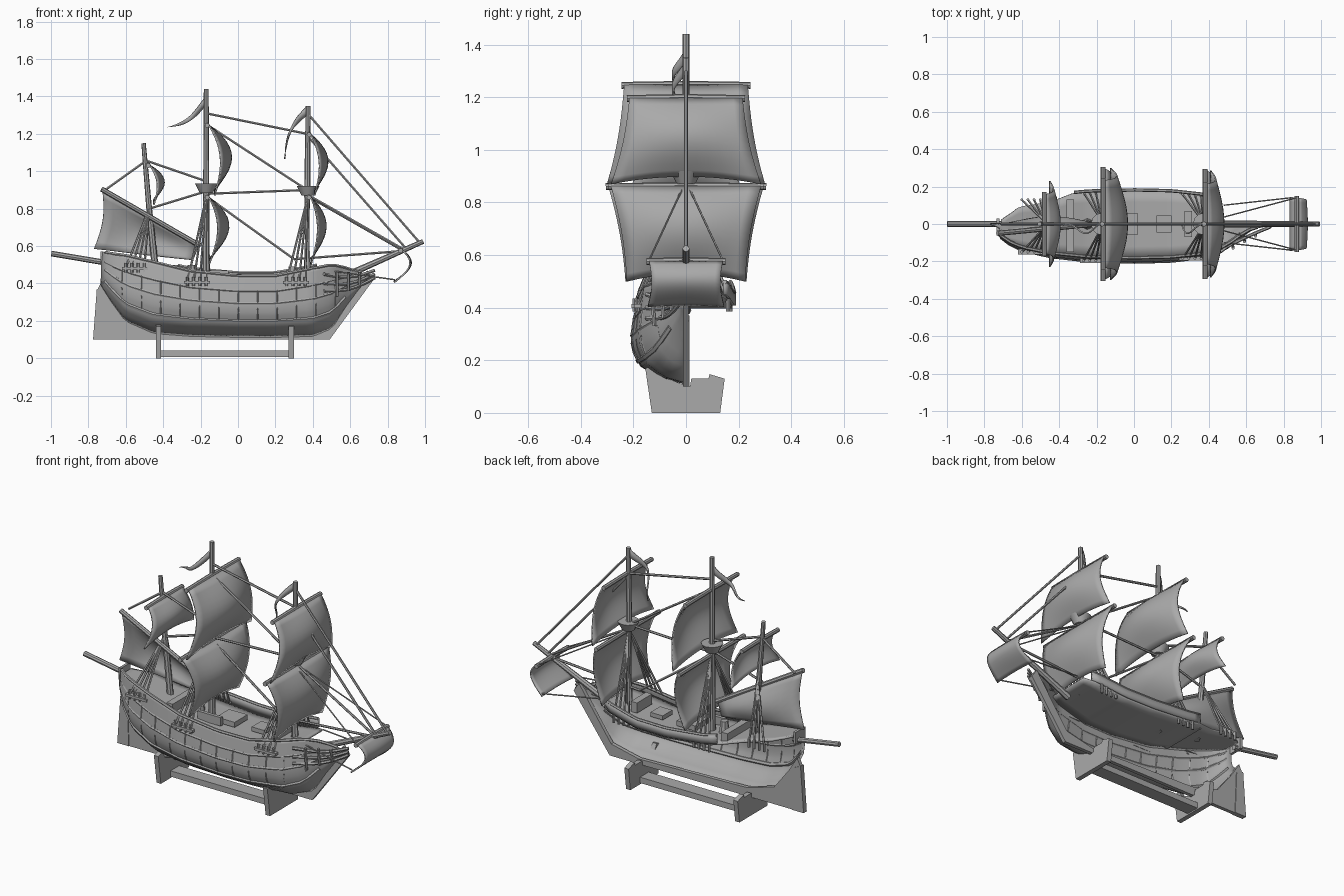
import bpy, bmesh, math
from mathutils import Vector

old = bpy.data.objects.get("Cube")
if old:
    bpy.data.objects.remove(old)

grey = bpy.data.materials.new("plain_grey")
grey.use_nodes = True
grey.diffuse_color = (0.4, 0.4, 0.4, 1)
grey.node_tree.nodes["Principled BSDF"].inputs["Base Color"].default_value = (0.4, 0.4, 0.4, 1)


def finish(name, bm, smooth=False, thick=0):
    bmesh.ops.recalc_face_normals(bm, faces=bm.faces)
    me = bpy.data.meshes.new(name)
    bm.to_mesh(me)
    bm.free()
    me.materials.append(grey)
    ob = bpy.data.objects.new(name, me)
    bpy.context.collection.objects.link(ob)
    if thick:
        mod = ob.modifiers.new("thickness", "SOLIDIFY")
        mod.thickness = thick
        mod.offset = 0
    if smooth:
        bpy.ops.object.select_all(action="DESELECT")
        ob.select_set(True)
        bpy.context.view_layer.objects.active = ob
        bpy.ops.object.shade_smooth_by_angle(angle=math.radians(40))


def rod(name, pts, r0, r1=None, sides=8):
    """Round bar through a list of points, tapering from r0 to r1."""
    r1 = r0 if r1 is None else r1
    bm = bmesh.new()
    pts = [Vector(p) for p in pts]
    n = len(pts) - 1
    rings = []
    for i, p in enumerate(pts):
        d = pts[min(i + 1, n)] - pts[max(i - 1, 0)]
        q = d.to_track_quat("Z", "Y")
        r = r0 + (r1 - r0) * i / n
        rings.append([bm.verts.new(p + q @ Vector((r * math.cos(k * math.tau / sides),
                      r * math.sin(k * math.tau / sides), 0))) for k in range(sides)])
    for a, b in zip(rings, rings[1:]):
        for k in range(sides):
            j = (k + 1) % sides
            bm.faces.new((a[k], a[j], b[j], b[k]))
    bm.faces.new(rings[0])
    bm.faces.new(rings[-1])
    finish(name, bm, True)


def sheet(name, f, nu, nv, thick):
    """Curved sheet from f(u, v), both running 0 to 1."""
    bm = bmesh.new()
    g = [[bm.verts.new(f(i / nu, j / nv)) for j in range(nv + 1)] for i in range(nu + 1)]
    for i in range(nu):
        for j in range(nv):
            bm.faces.new((g[i][j], g[i + 1][j], g[i + 1][j + 1], g[i][j + 1]))
    finish(name, bm, True, thick)


def prism(name, outline, axis, lo, hi):
    """Flat outline pushed along x or y."""
    bm = bmesh.new()
    put = (lambda a, b, c: (c, a, b)) if axis == "x" else (lambda a, b, c: (a, c, b))
    low = [bm.verts.new(put(a, b, lo)) for a, b in outline]
    top = [bm.verts.new(put(a, b, hi)) for a, b in outline]
    bm.faces.new(low)
    bm.faces.new(top)
    for i in range(len(low)):
        j = (i + 1) % len(low)
        bm.faces.new((low[i], low[j], top[j], top[i]))
    finish(name, bm)


def box(name, x0, x1, y0, y1, z0, z1):
    prism(name, [(x0, z0), (x1, z0), (x1, z1), (x0, z1)], "y", y0, y1)


def table(rows, x):
    for a, b in zip(rows, rows[1:]):
        if x <= b[0]:
            t = max(0, (x - a[0]) / (b[0] - a[0]))
            return [p + (q - p) * t for p, q in zip(a, b)]
    return rows[-1]


# Hull stations: x, half beam, bottom, top; then one section: height, width
STATIONS = [(-.73, .055, .39, .57), (-.68, .1, .31, .56), (-.6, .14, .2, .55),
            (-.45, .175, .135, .515), (-.25, .198, .12, .465), (0, .205, .115, .44),
            (.2, .2, .115, .44), (.4, .175, .12, .48), (.5, .125, .16, .5),
            (.57, .065, .27, .485), (.63, .025, .35, .465), (.69, .012, .42, .45)]
SECTION = [(0, .02), (.06, .47), (.2, .83), (.38, .97), (.52, 1), (.75, .95), (1, .88)]


def hull(x, t):
    _, beam, low, top = table(STATIONS, x)
    return Vector((x, -beam * table(SECTION, t)[1], low + (top - low) * t))


def span(a, b, u):
    return a + (b - a) * u


# Half hull with wales, ribs, keel and rudder
sheet("hull_side", lambda u, v: hull(span(-.73, .69, u), v), 48, 20, .01)
for name, t, r, stop in (("lower_wale", .26, .013, .57), ("middle_wale", .55, .009, .63),
                         ("upper_wale", .75, .008, .66), ("top_rail", 1, .009, .66)):
    rod(name, [hull(span(-.71, stop, i / 30), t) for i in range(31)], r, sides=6)
for i in range(12):
    x = span(-.62, .52, i / 11)
    rod("hull_rib", [hull(x, span(.26, .76, k / 5)) for k in range(6)], .008, sides=4)
prism("keel", [(-.77, .1), (.49, .1), (.725, .42), (.69, .47), (.6, .34), (.48, .17), (.3, .13),
               (-.4, .15), (-.58, .2), (-.68, .33), (-.73, .41), (-.755, .36)], "y", -.012, .01)
prism("sternpost", [(-.775, .1), (-.7, .1), (-.71, .35), (-.755, .37)], "y", -.016, .014)


# Deck and the far bulwark
def deck_point(u, v):
    x = span(-.71, .46, u)
    p = hull(x, .92)
    far = .75 + .21 * min(1, max(0, (x + .45) / .12)) - .4 * max(0, (-.62 - x) / .09)
    return (x, span(p.y * .97, -p.y * far, v), p.z - .012)


def bulwark(u, v):
    p = hull(span(-.32, .42, u), .9)
    return (p.x, -p.y * .98, p.z + .05 * v)


sheet("deck", deck_point, 40, 6, .012)
sheet("far_bulwark", bulwark, 16, 2, .014)
rod("far_rail", [bulwark(i / 16, 1) for i in range(17)], .009, sides=6)
box("stern_rail", -.735, -.72, -.06, .03, .5, .57)
box("cabin_step", -.36, -.32, -.15, .13, .44, .5)
box("main_hatch", -.1, .02, -.06, .06, .42, .45)
box("fore_hatch", .12, .2, -.045, .045, .42, .445)
box("deck_bench", -.2, -.05, -.09, -.07, .42, .47)
box("fore_bitts", .27, .31, -.07, .07, .43, .49)
rod("capstan", [(-.25, 0, .43), (-.25, 0, .5)], .03, .02)

# Head rails under the bowsprit
for z0, z1 in ((.36, .43), (.4, .45), (.45, .47)):
    rod("head_rail", [(span(.46, .73, i / 8), span(-.15, -.015, (i / 8) ** .8),
                       span(z0, z1, i / 8) - .025 * math.sin(math.pi * i / 8)) for i in range(9)], .009, sides=6)
for x, y in ((.53, -.12), (.59, -.085), (.65, -.055)):
    rod("head_timber", [(x, y, .33 + (x - .53) * .5), (x, y - .01, .46)], .008, sides=6)

# Spars
rod("main_mast", [(-.17, 0, .41), (-.17, 0, .9), (-.17, 0, 1.44)], .02, .013)
rod("fore_mast", [(.37, 0, .43), (.37, 0, .88), (.375, 0, 1.35)], .02, .013)
rod("mizzen_mast", [(-.44, 0, .46), (-.475, 0, .8), (-.505, 0, 1.15)], .019, .012)
rod("bowsprit", [(.46, 0, .39), (.99, 0, .625)], .02, .013)
rod("stern_boom", [(-.998, 0, .56), (-.7, 0, .51)], .015)
rod("lateen_yard", [(-.73, -.05, .905), (-.2, 0, .6)], .014)

# Square sails: name, yard x, top z, foot z, half widths, belly, forward drift of the foot, edge fullness
SAILS = [("main_topsail", -.155, 1.245, .87, .235, .3, .105, .03, .45),
         ("main_course", -.155, .86, .5, .295, .23, .105, 0, .45),
         ("fore_topsail", .39, 1.195, .87, .215, .285, .08, .02, .45),
         ("fore_course", .39, .86, .5, .285, .225, .08, 0, .45),
         ("mizzen_topsail", -.47, 1.03, .82, .16, .23, .065, .02, .45),
         ("spritsail", .88, .575, .405, .14, .145, .065, -.045, .9)]


def square_sail(name, x, top, foot, wide, low, belly, drift, edge):
    def point(u, v):
        s = 2 * u - 1
        half = span(wide, low, v) - .012 * math.sin(math.pi * v)
        full = belly * math.sin(math.pi * v ** .9) * (edge + (1 - edge) * math.cos(s * math.pi / 2))
        arch = .03 * (1 - edge) / .55 * (1 - s * s) * v
        return (x + drift * v + full, half * s, span(top, foot, v) + arch)
    sheet(name, point, 12, 12, .008)
    end = wide + .01
    rod(name + "_yard", [(x - .01, -end, top), (x - .01, 0, top + .004), (x - .01, end, top)], .013)


for s in SAILS:
    square_sail(*s)


def lateen(u, v):
    a = Vector((-.725, -.045, .895)).lerp(Vector((-.21, 0, .6)), u)
    b = Vector((-.77, 0, .585)).lerp(Vector((-.24, .01, .525)), u)
    p = a.lerp(b, v)
    p.y += .045 * math.sin(math.pi * u) * math.sin(math.pi * v)
    p.x += .025 * math.sin(math.pi * v) * (1 - u)
    return p


sheet("lateen_sail", lateen, 10, 8, .008)

# Fighting tops
for name, x, z in (("main_top", -.17, .885), ("fore_top", .375, .87)):
    rod(name, [(x, 0, z), (x, 0, z + .025), (x, 0, z + .05)], .035, .06, 12)

# Shrouds with deadeyes, and channels on the near side: mast x, hounds z, first foot x
for name, x, z, foot in (("main", -.17, .86, -.27), ("fore", .37, .85, .26), ("mizzen", -.475, .8, -.6)):
    rail = hull(foot + .05, .85)
    for side in (-1, 1):
        y = side * -rail.y * (1.07 if side < 0 else .93)
        for k in range(4):
            xf = foot + k * .033
            rod(name + "_shroud", [(x, side * .012, z), (xf, y, rail.z)], .006, sides=5)
            rod(name + "_deadeye", [(xf, y, rail.z - .025), (xf, y, rail.z + .025)], .008, sides=6)
    box(name + "_channel", foot - .02, foot + .12, rail.y - .024, rail.y + .005, rail.z - .012, rail.z + .003)

# Stays
STAYS = [((-.17, 1.31), (.37, 1.2)), ((-.16, 1.245), (.37, .9)), ((-.16, .88), (.37, .9)),
         ((-.16, .86), (.3, .53)), ((.38, 1.3), (.97, .62)), ((.38, 1.18), (.9, .585)),
         ((.38, .87), (.89, .58)), ((.3, .53), (.9, .575)), ((-.5, 1.05), (-.71, .9)),
         ((-.5, 1.06), (-.18, .95)), ((-.475, .8), (-.18, .89))]
for (xa, za), (xb, zb) in STAYS:
    rod("stay", [(xa, 0, za), (xb, 0, zb)], .007, sides=6)
for side in (-1, 1):
    rod("spritsail_brace", [(.38, side * .01, .86), (.87, side * .14, .58)], .004, sides=5)
    rod("spritsail_sheet", [(.48, side * .1, .47), (.84, side * .14, .42)], .004, sides=5)

# Pennants: name, start x and z, reach in x and z, bend in x and z
for name, x, z, dx, dz, bx, bz in (("main_pennant", -.175, 1.375, -.205, -.14, .01, -.03),
                                   ("fore_pennant", .37, 1.325, -.12, -.26, -.03, .02)):
    def pennant(u, v):
        bend = math.sin(math.pi * u)
        return (x + dx * u + bx * bend, -.025 * (1 - math.cos(u * 7)),
                z + dz * u + bz * bend + (v - .5) * .05 * (1 - u))
    sheet(name, pennant, 14, 2, .008)

# Display stand
CRADLE = [(-.13, 0), (.13, 0), (.147, .13), (.09, .147), (.085, .13), (.02, .13),
          (.015, .1), (-.03, .115), (-.09, .14), (-.115, .18), (-.155, .17)]
for x in (-.425, .285):
    prism("stand_cradle", CRADLE, "x", x - .014, x + .014)
box("stand_beam", -.42, .28, -.04, .04, .008, .042)
